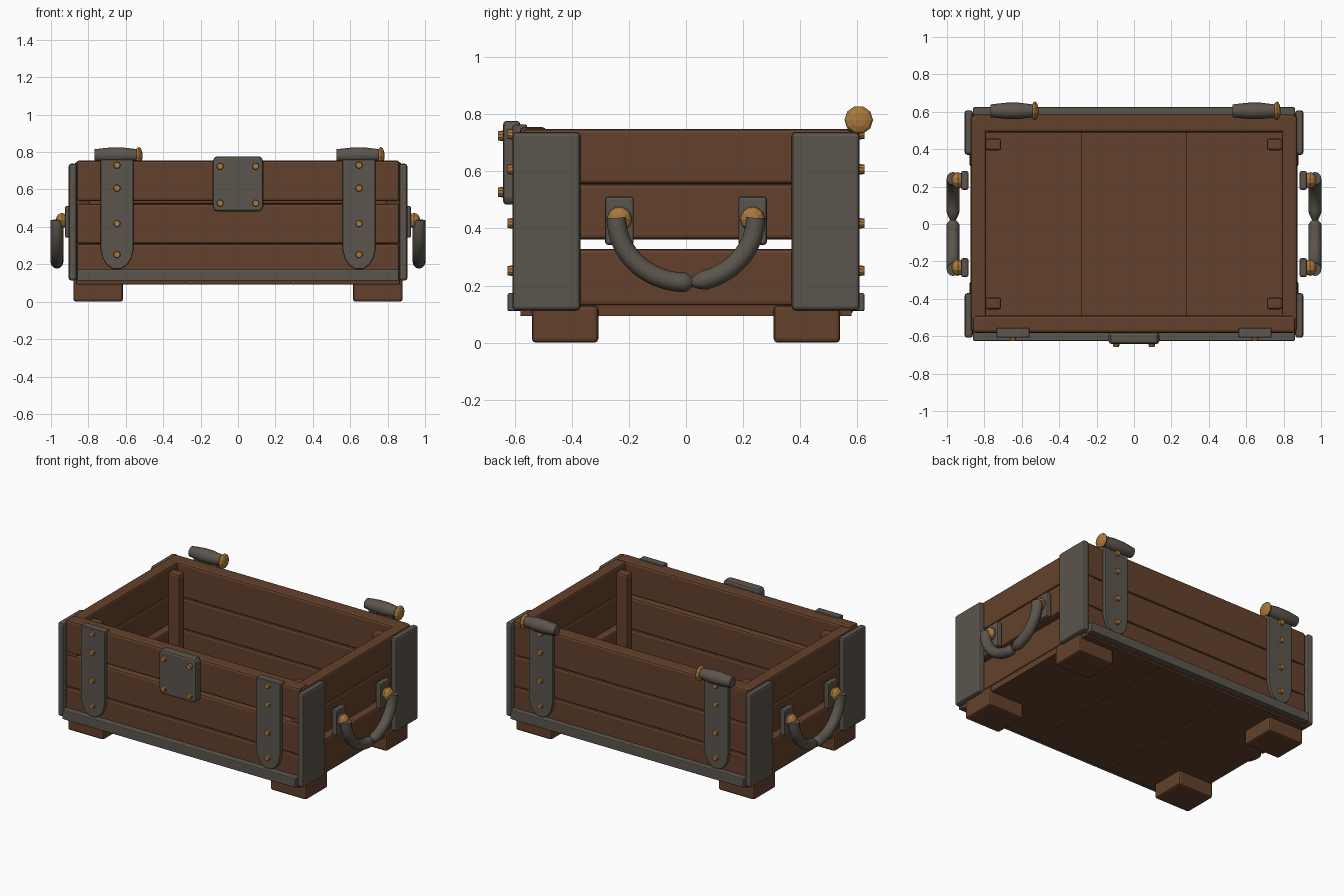
import bpy, bmesh, math
from mathutils import Vector, Matrix

if "Cube" in bpy.data.objects:
    bpy.data.objects.remove(bpy.data.objects["Cube"], do_unlink=True)


def material(name, rgb):
    m = bpy.data.materials.new(name)
    m.use_nodes = True
    m.diffuse_color = (*rgb, 1)
    m.node_tree.nodes["Principled BSDF"].inputs["Base Color"].default_value = (*rgb, 1)
    return m


wood = material("brown wood", (0.127, 0.053, 0.025))
iron = material("dark iron", (0.105, 0.090, 0.073))
brass = material("aged brass", (0.40, 0.19, 0.045))


def finish(name, bm, mat, bevel=0, smooth=False):
    bmesh.ops.recalc_face_normals(bm, faces=bm.faces)
    mesh = bpy.data.meshes.new(name)
    bm.to_mesh(mesh)
    bm.free()
    mesh.materials.append(mat)
    ob = bpy.data.objects.new(name, mesh)
    bpy.context.collection.objects.link(ob)
    if bevel:
        mod = ob.modifiers.new("soft edges", "BEVEL")
        mod.width = bevel
        mod.segments = 2
    if smooth:
        bpy.ops.object.select_all(action="DESELECT")
        ob.select_set(True)
        bpy.context.view_layer.objects.active = ob
        bpy.ops.object.shade_smooth_by_angle(angle=math.radians(50))
    return ob


def box(name, xs, ys, zs, mat, bevel=0.014):
    bm = bmesh.new()
    bmesh.ops.create_cube(bm, size=1)
    for v in bm.verts:
        v.co = [lo + (hi - lo) * (c + 0.5)
                for c, (lo, hi) in zip(v.co, (sorted(xs), sorted(ys), sorted(zs)))]
    return finish(name, bm, mat, bevel)


def outline_plate(name, points, y0, y1, mat, bevel):
    """Extrude an x, z outline from y0 to y1."""
    bm = bmesh.new()
    face = bm.faces.new([bm.verts.new((x, y0, z)) for x, z in points])
    ext = bmesh.ops.extrude_face_region(bm, geom=[face])
    for v in ext["geom"]:
        if isinstance(v, bmesh.types.BMVert):
            v.co.y = y1
    return finish(name, bm, mat, bevel)


def ball(name, centre, scale, mat):
    """Faceted ball with its poles along x."""
    bm = bmesh.new()
    bmesh.ops.create_uvsphere(bm, u_segments=10, v_segments=6, radius=1)
    bm.transform(Matrix.Translation(centre) @ Matrix.Diagonal((*scale, 1))
                 @ Matrix.Rotation(math.pi / 2, 4, "Y"))
    return finish(name, bm, mat)


def rivet(name, x, y, z, sy):
    """Short tapered stud whose wide end sits at y and which points along sy."""
    bm = bmesh.new()
    bmesh.ops.create_cone(bm, cap_ends=True, segments=10, radius1=0.021, radius2=0.016, depth=0.03)
    bm.transform(Matrix.Translation((x, y + sy * 0.005, z)) @ Matrix.Rotation(-sy * math.pi / 2, 4, "X"))
    return finish(name, bm, brass)


def tube(name, points, radii, mat, side, sides=12):
    """Skin rings along a path lying in the plane normal to side."""
    bm = bmesh.new()
    pts = [Vector(p) for p in points]
    side = Vector(side)
    rings = []
    for i, (p, r) in enumerate(zip(pts, radii)):
        along = (pts[min(i + 1, len(pts) - 1)] - pts[max(i - 1, 0)]).normalized()
        up = along.cross(side)
        angles = [math.tau * k / sides for k in range(sides)]
        rings.append([bm.verts.new(p + r * (math.cos(a) * side + math.sin(a) * up))
                      for a in angles])
    for a, b in zip(rings, rings[1:]):
        for k in range(sides):
            n = (k + 1) % sides
            bm.faces.new((a[k], a[n], b[n], b[k]))
    bm.faces.new(rings[0])
    bm.faces.new(rings[-1])
    return finish(name, bm, mat, smooth=True)


# Floor boards
for i, xs in enumerate([(-0.865, -0.281), (-0.281, 0.281), (0.281, 0.865)]):
    box(f"floor_board_{i}", xs, (-0.58, 0.58), (0.093, 0.137), wood, 0.002)

# Wall planks
for i, zs in enumerate([(0.10, 0.309), (0.309, 0.523), (0.538, 0.755)]):
    box(f"front_plank_{i}", (-0.863, 0.863), (-0.582, -0.49), zs, wood)
for i, zs in enumerate([(0.10, 0.311), (0.311, 0.52), (0.52, 0.748)]):
    box(f"back_plank_{i}", (-0.863, 0.863), (0.49, 0.586), zs, wood)
for s, tag in ((1, "left"), (-1, "right")):
    for i, zs in enumerate([(0.13, 0.328), (0.362, 0.556), (0.556, 0.748)]):
        box(f"{tag}_plank_{i}", (s * 0.791, s * 0.873), (-0.572, 0.578), zs, wood)

# Feet, inner posts and corner plates
for sx, tx in ((1, "left"), (-1, "right")):
    for sy, ty in ((1, "back"), (-1, "front")):
        tag = f"{ty}_{tx}"
        box(f"foot_{tag}", (sx * 0.615, sx * 0.88), (sy * 0.307, sy * 0.54), (0, 0.13), wood)
        box(f"inner_post_{tag}", (sx * 0.71, sx * 0.795), (sy * 0.393, sy * 0.457), (0.13, 0.72), wood)
        box(f"corner_plate_{tag}", (sx * 0.862, sx * 0.906), (sy * 0.37, sy * 0.608), (0.113, 0.738), iron)

# Bottom bands, straps and rivets on front and back
for sy, ty in ((1, "back"), (-1, "front")):
    box(f"bottom_band_{ty}", (-0.86, 0.86), (sy * 0.57, sy * 0.625), (0.11, 0.173), iron, 0.006)
    for cx, tx in ((0.647, "left"), (-0.647, "right")):
        w = 0.088
        half = [(w, 0.76), (w, 0.285), (0.077, 0.235), (0.055, 0.198), (0.022, 0.176)]
        shape = [(cx - x, z) for x, z in half] + [(cx + x, z) for x, z in reversed(half)]
        outline_plate(f"strap_{ty}_{tx}", shape, sy * 0.575, sy * 0.608, iron, 0.005)
        if sy < 0:
            box(f"strap_hook_{tx}", (cx - w, cx + w), (-0.605, -0.556), (0.74, 0.764), iron, 0.006)
        for i, z in enumerate((0.73, 0.607, 0.418, 0.252)):
            rivet(f"strap_rivet_{ty}_{tx}_{i}", cx, sy * 0.605, z, sy)

# Latch plate with rivets
corners = []
for sx, sz, start in ((1, 1, 0), (-1, 1, 90), (-1, -1, 180), (1, -1, 270)):
    for k in range(4):
        a = math.radians(start + 30 * k)
        corners.append((sx * 0.11 + 0.025 * math.cos(a), 0.63 + sz * 0.122 + 0.025 * math.sin(a)))
outline_plate("latch_plate", corners, -0.58, -0.641, iron, 0.018)
for x in (-0.095, 0.095):
    for z in (0.527, 0.724):
        rivet("latch_rivet", x, -0.638, z, -1)

# Hinge barrels with brass end knobs
for cx, tag in ((0.647, "left"), (-0.647, "right")):
    steps = (-0.12, -0.08, -0.03, 0.03, 0.07, 0.11)
    tube(f"hinge_barrel_{tag}", [(cx + d, 0.605, 0.783) for d in steps],
         (0.034, 0.039, 0.044, 0.044, 0.039, 0.034), iron, (0, 1, 0), 10)
    ball(f"hinge_knob_{tag}", (cx + 0.117, 0.605, 0.78), (0.02, 0.05, 0.05), brass)

# Side carrying handles: brackets, knobs and a loop pinched near its lowest point
for sx, tx in ((1, "left"), (-1, "right")):
    for sy, ty in ((1, "back"), (-1, "front")):
        tag = f"{tx}_{ty}"
        box(f"handle_bracket_{tag}", (sx * 0.885, sx * 0.925), (sy * 0.183, sy * 0.283),
            (0.342, 0.512), iron, 0.01)
        ball(f"handle_knob_{tag}", (sx * 0.942, sy * 0.233, 0.433), (0.033, 0.044, 0.044), brass)
    path, radii = [], []
    for i in range(37):
        a = math.pi * i / 36
        y = 0.244 * math.cos(a)
        path.append((sx * 0.968, y, 0.437 - 0.226 * math.sin(a)))
        radii.append(min(0.034, 0.01 + 1.1 * abs(y - 0.027)))
    tube(f"side_handle_{tx}", path, radii, iron, (1, 0, 0))
